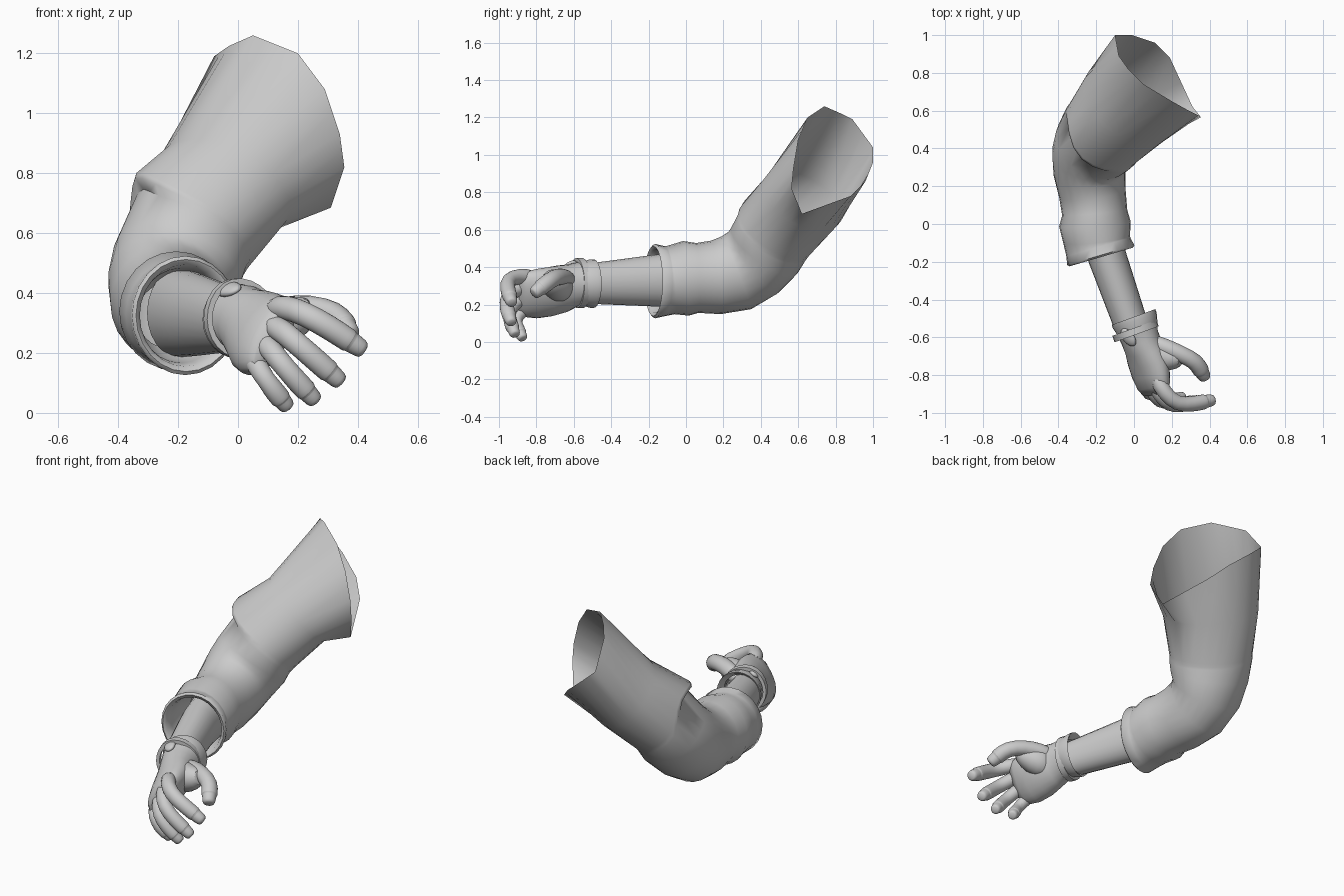
import bpy, bmesh, math
from mathutils import Vector

if "Cube" in bpy.data.objects:
    bpy.data.objects.remove(bpy.data.objects["Cube"])

grey = bpy.data.materials.new("light_grey")
grey.diffuse_color = (0.6, 0.6, 0.6, 1)
grey.use_nodes = True
grey.node_tree.nodes["Principled BSDF"].inputs["Base Color"].default_value = grey.diffuse_color


def finish(name, bm, subsurf=0):
    bmesh.ops.recalc_face_normals(bm, faces=bm.faces)
    me = bpy.data.meshes.new(name)
    bm.to_mesh(me)
    bm.free()
    ob = bpy.data.objects.new(name, me)
    bpy.context.collection.objects.link(ob)
    me.materials.append(grey)
    bpy.ops.object.select_all(action='DESELECT')
    ob.select_set(True)
    bpy.context.view_layer.objects.active = ob
    bpy.ops.object.shade_smooth_by_angle(angle=math.radians(60))
    if subsurf:
        m = ob.modifiers.new("smooth", 'SUBSURF')
        m.levels = m.render_levels = subsurf
    return ob


def gauss(deg, centre, width):
    return math.exp(-(((deg - centre + 180) % 360 - 180) / width) ** 2)


def ring_points(n, c, d, a, b, roll=0, bump=None):
    """Ellipse around c facing d; a = sideways, b = upward half size.
    bump = (swell, pull back, angle): a local swelling of the ring."""
    c, d = Vector(c), Vector(d).normalized()
    u = Vector((0, 0, 1)).cross(d).normalized()
    v = d.cross(u)
    r = math.radians(roll)
    swell, pull, angle = bump or (0, 0, 0)
    pts = []
    for i in range(n):
        t = math.tau * i / n
        deg = math.degrees(t)
        k = 1 + swell * gauss(deg, angle, 36)
        x, y = k * a * math.cos(t - r), k * b * math.sin(t - r)
        pts.append(c - d * pull * gauss(deg, angle + 27, 36)
                   + u * (x * math.cos(r) - y * math.sin(r))
                   + v * (x * math.sin(r) + y * math.cos(r)))
    return pts


def loft(name, frames, n=24, start=False, end=False, closed=False, subsurf=0):
    """Skin over rings; each is a frame, or a ready list of n points."""
    bm = bmesh.new()
    loops = [[bm.verts.new(p) for p in (f if len(f) == n else ring_points(n, *f))]
             for f in frames]
    pairs = list(zip(loops, loops[1:]))
    if closed:
        pairs.append((loops[-1], loops[0]))
    for p, q in pairs:
        for i in range(n):
            j = (i + 1) % n
            bm.faces.new((p[i], p[j], q[j], q[i]))
    if start:
        bm.faces.new(loops[0])
    if end:
        bm.faces.new(loops[-1])
    return finish(name, bm, subsurf)


def tube(rows):
    """Frames along a path of (x, y, z, a, b), facing along the path."""
    c = [Vector(r[:3]) for r in rows]
    last = len(c) - 1
    return [(c[i], c[min(i + 1, last)] - c[max(i - 1, 0)], *rows[i][3:])
            for i in range(len(c))]


def lip(c, d, a, b, steps):
    """Rolled edge: (shift along d, scale) for each ring."""
    c, d = Vector(c), Vector(d).normalized()
    return [(c + d * s, d, a * k, b * k) for s, k in steps]


# Sleeve: open angular shoulder rim, fold over the elbow, rolled hollow cuff
corners = [Vector(p) for p in (
    (0.34, 0.575, 0.93), (0.29, 0.6, 1.08), (0.2, 0.65, 1.2), (0.05, 0.74, 1.26),
    (-0.03, 0.82, 1.225), (-0.08, 0.89, 1.19), (-0.1, 1, 1.04), (-0.01, 1, 0.96),
    (0.11, 0.96, 0.86), (0.19, 0.88, 0.78), (0.31, 0.62, 0.685), (0.355, 0.565, 0.82))]
rim = [p for i, q in enumerate(corners) for p in (q, (q + corners[(i + 1) % 12]) / 2)]
rows = [(0.125, 0.78, 0.97, 0.35, 0.25),
        (-0.045, 0.62, 0.755, 0.27, 0.215),
        (-0.165, 0.48, 0.59, 0.235, 0.215),
        (-0.205, 0.42, 0.49, 0.222, 0.215),
        (-0.232, 0.36, 0.425, 0.205, 0.212),
        (-0.236, 0.27, 0.37, 0.19, 0.21),
        (-0.22, 0.16, 0.345, 0.177, 0.198),
        (-0.208, 0.06, 0.342, 0.173, 0.187),
        (-0.207, 0, 0.34, 0.19, 0.2),
        (-0.198, -0.08, 0.331, 0.178, 0.184)]
sleeve = tube(rows)
c, d, a, b = sleeve[2]
fold = [(c + d.normalized() * s, d, a, b, 0, (k, 0.09, 106))
        for s, k in ((0, 0.22), (0.02, 0.19), (0.035, -0.04))]
cuff = lip((-0.176, -0.165, 0.325), (0.28, -0.95, 0), 0.18, 0.193,
           ((-0.045, 0.98), (0, 1.03), (0.01, 0.97), (0, 0.88), (-0.05, 0.82), (-0.15, 0.76), (-0.23, 0.55)))
loft("sleeve", [rim, sleeve[1]] + fold + sleeve[3:] + cuff)

# Bare forearm
loft("forearm", tube([(-0.195, 0.04, 0.335, 0.112, 0.15),
                      (-0.14, -0.18, 0.327, 0.102, 0.137),
                      (-0.01, -0.55, 0.31, 0.09, 0.105)]), start=True, end=True)

# Glove: flared rim, then wrist and palm rolling towards the fingers
arm = (0.34, -0.94, 0)
glove_rim = lip((0, -0.5, 0.312), arm, 0.123, 0.13,
                ((0.03, 0.75), (0, 0.9), (-0.008, 1), (0.012, 1), (0.05, 0.92)))
palm = tube([(0.03, -0.6, 0.305, 0.102, 0.115),
             (0.053, -0.66, 0.285, 0.098, 0.132),
             (0.075, -0.73, 0.268, 0.092, 0.145),
             (0.09, -0.8, 0.258, 0.08, 0.146),
             (0.105, -0.86, 0.255, 0.064, 0.135),
             (0.115, -0.9, 0.253, 0.035, 0.11)])
palm = [(*f, -10 * min(i + 1, 3)) for i, f in enumerate(palm)]
loft("glove", glove_rim + palm, end=True)

# Wrist strap with an oval fastener
strap = lip((0.008, -0.567, 0.312), arm, 0.124, 0.131,
            ((-0.018, 0.85), (-0.018, 1), (0.018, 1), (0.018, 0.85)))
loft("wrist_strap", [(*f, 0, (0.07, 0, 115)) for f in strap], closed=True)

bm = bmesh.new()
bmesh.ops.create_uvsphere(bm, u_segments=20, v_segments=10, radius=1)
q = Vector((-0.45, -0.35, 0.82)).to_track_quat('Z', 'Y')
bmesh.ops.scale(bm, vec=(0.055, 0.035, 0.018), verts=bm.verts)
for vert in bm.verts:
    vert.co = q @ vert.co + Vector((-0.03, -0.6, 0.412))
finish("strap_fastener", bm)


def finger(name, p, r):
    """Glove finger with a slimmer bare tip."""
    last = p[-1] - p[-2]
    tip = last.normalized()
    frames = [(*f[:2], r, r) for f in tube([(*v,) for v in p])[:-1]]
    for f, k in ((0.5, 0.97), (0.56, 0.96), (0.57, 0.84), (0.9, 0.8), (0.99, 0.55)):
        frames.append((p[-2] + last * f, tip, r * k, r * k))
    loft(name, frames, n=12, start=True, end=True, subsurf=1)


# Four fingers blended from the index to the little finger, bowed in the middle
index = [(0.11, -0.8, 0.345), (0.16, -0.895, 0.355), (0.225, -0.955, 0.33),
         (0.305, -0.955, 0.285), (0.425, -0.93, 0.205)]
little = [(0.04, -0.78, 0.2), (0.05, -0.855, 0.185), (0.08, -0.91, 0.13),
          (0.112, -0.905, 0.085), (0.17, -0.87, 0.014)]
for i, name in enumerate(("index_finger", "middle_finger", "ring_finger", "little_finger")):
    t = i / 3
    bow = math.sin(math.pi * t)
    pts = [Vector(p).lerp(Vector(s), t) + bow * Vector((0.01, -0.025, -0.0125 * j))
           for j, (p, s) in enumerate(zip(index, little))]
    finger(name, pts, 0.043 - 0.006 * t)

# Thumb and its fleshy base
finger("thumb", [Vector(p) for p in ((0.07, -0.62, 0.32), (0.15, -0.645, 0.345),
                                     (0.24, -0.685, 0.352), (0.325, -0.725, 0.33),
                                     (0.38, -0.82, 0.255))], 0.047)
loft("thumb_base", tube([(0.05, -0.65, 0.29, 0.07, 0.09),
                         (0.14, -0.69, 0.3, 0.09, 0.09),
                         (0.2, -0.715, 0.325, 0.07, 0.07),
                         (0.26, -0.72, 0.345, 0.035, 0.045)]),
     n=16, start=True, end=True, subsurf=1)
